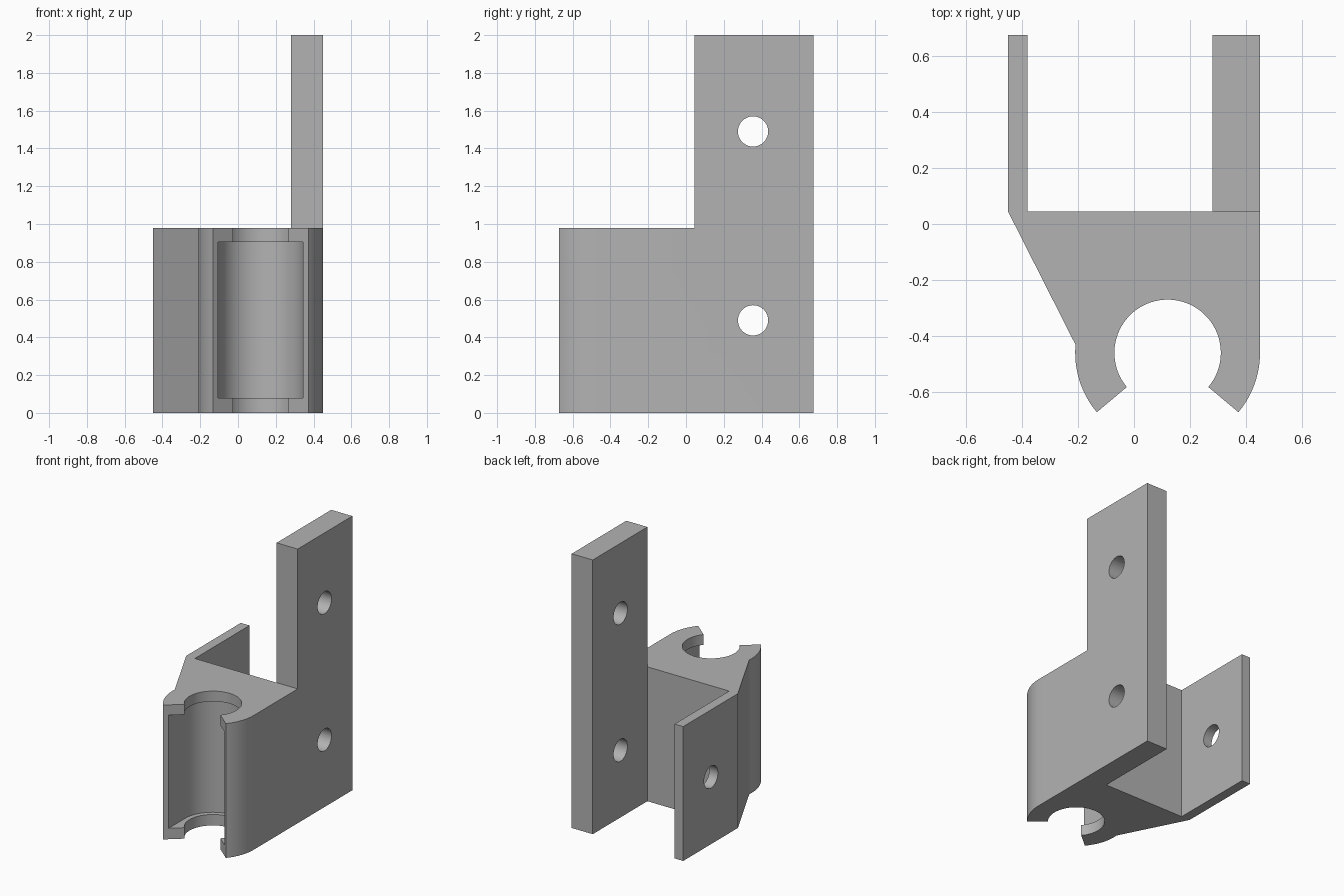
import bpy, bmesh
from math import radians, cos, sin, pi
from mathutils import Matrix

if "Cube" in bpy.data.objects:
    bpy.data.objects.remove(bpy.data.objects["Cube"], do_unlink=True)

CX, CY = 0.12, -0.46            # clip bore axis
HEIGHT, TALL = 0.98, 2.0
BACK, STEP = 0.675, 0.045       # rear edge, front edge of the plates


def arc(radius, start, end, steps):
    angles = [radians(start + (end - start) * i / steps) for i in range(steps + 1)]
    return [(CX + radius * cos(a), CY + radius * sin(a)) for a in angles]


def prism(name, outline, z0, z1):
    bm = bmesh.new()
    base = bm.faces.new([bm.verts.new((x, y, z0)) for x, y in outline])
    top = bmesh.ops.extrude_face_region(bm, geom=[base], use_keep_orig=True)["geom"]
    bmesh.ops.translate(bm, vec=(0, 0, z1 - z0),
                        verts=[v for v in top if isinstance(v, bmesh.types.BMVert)])
    bmesh.ops.recalc_face_normals(bm, faces=bm.faces)
    return bm


def to_object(name, bm):
    mesh = bpy.data.meshes.new(name)
    bm.to_mesh(mesh)
    bm.free()
    obj = bpy.data.objects.new(name, mesh)
    bpy.context.collection.objects.link(obj)
    return obj


def cut(target, cutter):
    mod = target.modifiers.new("cut", 'BOOLEAN')
    mod.operation = 'DIFFERENCE'
    mod.solver = 'EXACT'
    mod.object = cutter
    bpy.context.view_layer.objects.active = target
    bpy.ops.object.modifier_apply(modifier=mod.name)
    bpy.data.objects.remove(cutter, do_unlink=True)


# Plan of the bracket: two rear plates, web, and open round clip
outline = [(0.45, BACK), (0.28, BACK), (0.28, STEP), (-0.38, STEP),
           (-0.38, BACK), (-0.45, BACK), (-0.45, STEP)]
outline += arc(0.33, 175, 220, 12)
outline += arc(0.19, 220, -40, 56)
outline += arc(0.33, -40, 0, 12)
outline += [(0.45, STEP)]
bm = prism("bracket", outline, 0, HEIGHT)

# Raise the thick rear plate to full height
top = max(bm.faces, key=lambda f: f.calc_center_median().z)


def corner(x):
    return min(top.verts, key=lambda v: (v.co.x - x) ** 2 + (v.co.y - STEP) ** 2)


bmesh.utils.face_split(top, corner(0.28), corner(0.45))
plate = next(f for f in bm.faces if f.normal.z > 0.9 and len(f.verts) == 4)
raised = bmesh.ops.extrude_face_region(bm, geom=[plate])["geom"]
bmesh.ops.translate(bm, vec=(0, 0, TALL - HEIGHT),
                    verts=[v for v in raised if isinstance(v, bmesh.types.BMVert)])
bmesh.ops.dissolve_limit(bm, angle_limit=0.005, verts=bm.verts, edges=bm.edges)
bmesh.ops.recalc_face_normals(bm, faces=bm.faces)
bracket = to_object("bracket", bm)

# Wider recess between the clip lips, open to the front
R = 0.225
recess = [(CX + R, -0.9)] + arc(R, 0, 180, 40) + [(CX - R, -0.9)]
cut(bracket, to_object("recess_cutter", prism("recess", recess, 0.08, 0.905)))

# Screw holes through the plates
for z in (0.49, 1.49):
    hole = bmesh.new()
    bmesh.ops.create_cone(hole, cap_ends=True, segments=40, radius1=0.08, radius2=0.08,
                          depth=2, matrix=Matrix.Translation((0, 0.355, z))
                          @ Matrix.Rotation(pi / 2, 4, 'Y'))
    cut(bracket, to_object("hole_cutter", hole))

# Plain grey finish
grey = bpy.data.materials.new("plain_grey")
grey.use_nodes = True
colour = (0.45, 0.45, 0.45, 1)
grey.diffuse_color = colour
grey.node_tree.nodes["Principled BSDF"].inputs["Base Color"].default_value = colour
bracket.data.materials.clear()
bracket.data.materials.append(grey)

bpy.ops.object.select_all(action='DESELECT')
bracket.select_set(True)
bpy.context.view_layer.objects.active = bracket
bpy.ops.object.shade_smooth_by_angle(angle=radians(25))
